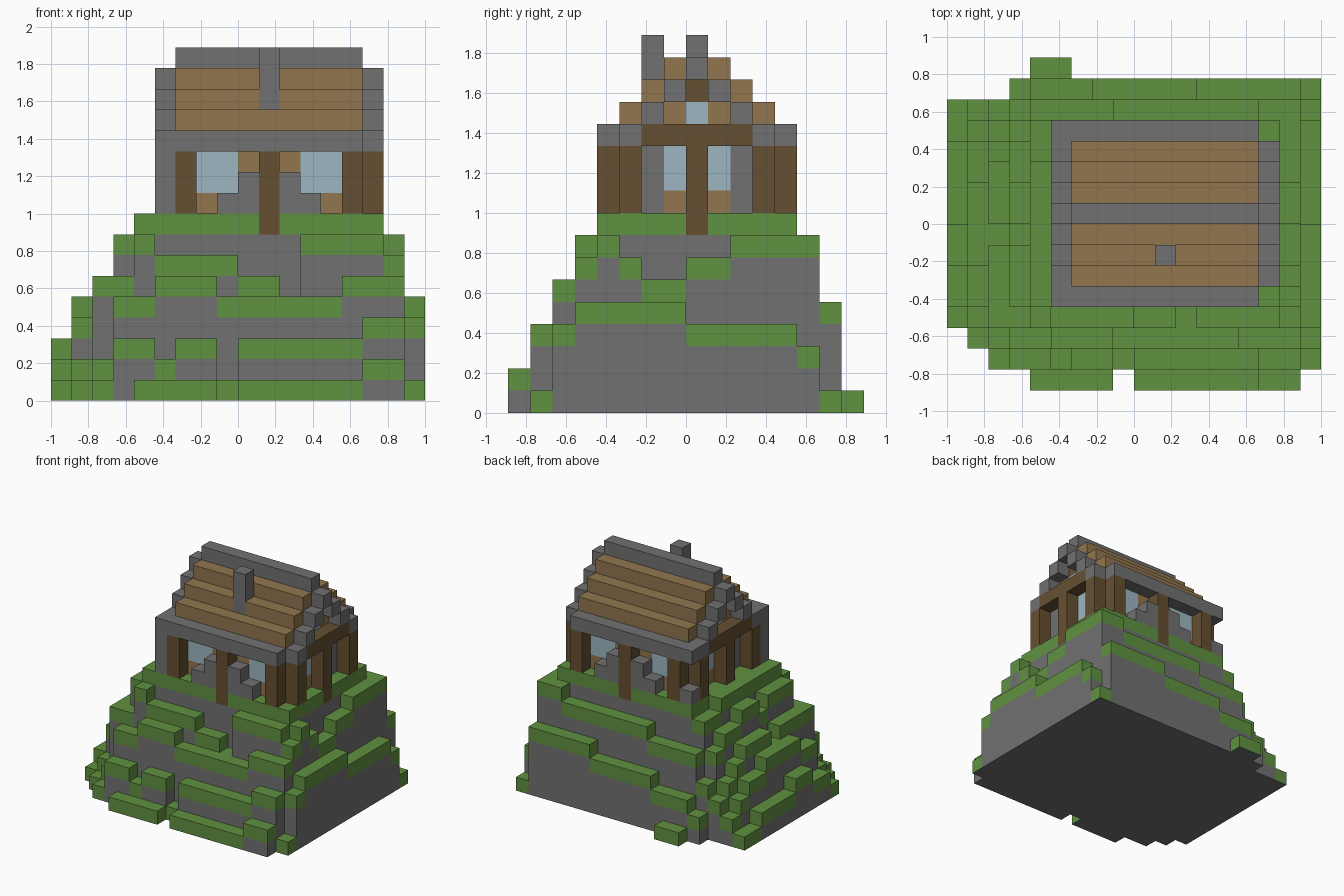
import bpy, bmesh
from mathutils import Vector

U = 1 / 9  # edge length of one block

cube = bpy.data.objects.get("Cube")
if cube:
    bpy.data.objects.remove(cube, do_unlink=True)


def material(name, r, g, b):
    m = bpy.data.materials.new(name)
    m.use_nodes = True
    m.diffuse_color = (r, g, b, 1)
    m.node_tree.nodes["Principled BSDF"].inputs["Base Color"].default_value = (r, g, b, 1)
    return m


stone = material("grey stone", .165, .165, .165)
grass = material("green grass", .117, .285, .052)
plank = material("light planks", .285, .18, .076)
wood = material("dark timber", .133, .078, .032)
glass = material("pale blue glass", .34, .47, .54)


def finish(name, bm, *mats):
    mesh = bpy.data.meshes.new(name)
    bm.to_mesh(mesh)
    bm.free()
    for m in mats:
        mesh.materials.append(m)
    bpy.context.collection.objects.link(bpy.data.objects.new(name, mesh))


def part(name, mat, boxes, mirror=""):
    """Boxes in block units, optionally mirrored about the house centre."""
    found = set(boxes)
    if "x" in mirror:
        found |= {(3 - b, 3 - a, *rest) for a, b, *rest in found}
    if "y" in mirror:
        found |= {(a, b, 1 - d, 1 - c, *rest) for a, b, c, d, *rest in found}
    bm = bmesh.new()
    for x0, x1, y0, y1, z0, z1 in sorted(found):
        lo, hi = Vector((x0, y0, z0)), Vector((x1, y1, z1))
        for v in bmesh.ops.create_cube(bm, size=1)["verts"]:
            v.co = [((a + b) / 2 + c * (b - a)) * U for a, b, c in zip(lo, hi, v.co)]
    finish(name, bm, mat)


# Hill: plateau height per column, with stepped strips around it
height = {(x, y): 9 for x in range(-4, 7) for y in range(-4, 5)}


def strip_x(y, x, *runs):
    for length, h in runs:
        for _ in range(length):
            height[x, y] = h
            x += 1


def strip_y(x, y, *runs):
    for length, h in runs:
        for _ in range(length):
            height[x, y] = h
            y += 1


# front terraces
strip_x(-8, -5, (4, 1))
strip_x(-8, 0, (6, 1), (2, 2))
strip_x(-7, -7, (1, 1), (2, 3), (1, 2), (2, 3), (1, 1), (6, 3), (2, 4), (1, 1))
strip_x(-6, -8, (1, 1), (1, 2), (2, 5), (3, 6), (6, 5), (3, 6), (1, 4))
strip_x(-5, -9, (1, 1), (1, 2), (2, 6), (1, 8), (4, 7), (2, 6), (1, 5), (4, 8))
# back terraces
strip_x(5, -4, (3, 6), (7, 7), (1, 8))
strip_x(6, -6, (1, 2), (3, 3), (5, 4), (5, 5))
strip_x(7, -5, (2, 1))
# east terraces
strip_y(7, -5, (1, 7), (1, 8), (1, 7), (2, 6), (2, 7), (4, 8))
strip_y(8, -5, (5, 5), (5, 4), (1, 3), (1, 1))
# west slope
strip_y(-9, -4, (2, 2), (2, 3), (4, 2), (2, 1))
strip_y(-8, -4, (2, 4), (4, 5), (2, 4), (1, 3), (1, 2))
strip_y(-7, -4, (3, 6), (1, 5), (3, 6), (1, 5), (1, 4), (1, 3))
strip_y(-6, -4, (3, 8), (1, 7), (2, 8), (2, 7), (1, 6), (1, 4))
strip_y(-5, -4, (7, 9), (2, 8), (1, 6))

# sockets where the middle posts sink into the turf
sockets = {(1, -4), (1, 4), (6, 0), (-4, 0)}
for cell in sockets:
    height[cell] = 8

bm = bmesh.new()


def quad(points, index):
    face = bm.faces.new([bm.verts.new(Vector(p) * U) for p in points])
    face.material_index = index


for (x, y), h in height.items():
    ring = [(x, y), (x + 1, y), (x + 1, y + 1), (x, y + 1)]
    soil = 0 if (x, y) in sockets else 1
    quad([(*p, h) for p in ring], soil)
    quad([(*p, 0) for p in reversed(ring)], 0)
    for i, (dx, dy) in enumerate([(0, -1), (1, 0), (0, 1), (-1, 0)]):
        low = height.get((x + dx, y + dy), 0)
        a, b = ring[i], ring[(i + 1) % 4]
        for z0, z1, index in ((low, h - 1, 0), (max(low, h - 1), h, soil)):
            if z1 > z0:
                quad([(*a, z0), (*b, z0), (*b, z1), (*a, z1)], index)
bmesh.ops.remove_doubles(bm, verts=bm.verts, dist=U / 100)
finish("hill", bm, stone, grass)

# Walls and windows
part("long_wall_planks", plank, [(-2, 0, -3, -2, 9, 10), (0, 3, -3, -2, 9, 12)], "xy")
part("long_wall_windows", glass, [(-2, 0, -3, -2, 10, 12)], "xy")
part("end_wall_planks", plank, [(5, 6, -1, 0, 9, 10), (5, 6, 0, 1, 9, 12)], "xy")
part("end_wall_windows", glass, [(5, 6, -1, 0, 10, 12)], "xy")
part("end_wall_stones", stone, [(5, 6, -2, -1, 9, 12)], "xy")

# Timber frame
part("corner_posts", wood, [(5, 6, -4, -3, 9, 12), (6, 7, -3, -2, 9, 12),
                            (5, 6, -3, -2, 9, 12)], "xy")
part("long_side_posts", wood, [(1, 2, -4, -3, 8, 12)], "y")
part("end_posts", wood, [(6, 7, 0, 1, 8, 12)], "x")
part("end_beams", wood, [(6, 7, -2, 3, 12, 13)], "x")
part("gable_blocks", wood, [(5, 6, 0, 1, 14, 15)], "x")

# Stone steps beside the long side posts, and corner stones
part("stone_steps", stone, [(0, 1, -4, -3, 9, 11), (-1, 0, -4, -3, 9, 10)], "xy")
part("corner_column", stone, [(-4, -3, -4, -3, 9, 13)])
part("corner_stones", stone, [(-4, -3, 4, 5, 9, 10), (-4, -3, 4, 5, 12, 13)])

# Stepped roof
part("ceiling", plank, [(-3, 6, -3, 4, 12, 13)])
part("eaves", stone, [(-3, 6, -4, -3, 12, 13)], "y")
part("lower_course", plank, [(-3, 6, -3, 0, 13, 14)], "y")
part("middle_course", plank, [(-3, 6, -1, 0, 14, 15), (-3, 1, -2, -1, 14, 15)], "xy")
part("middle_course_back", plank, [(1, 2, 2, 3, 14, 15)])
part("roof_core", plank, [(-2, 5, 0, 1, 13, 15)])
part("upper_course", plank, [(-3, 6, -1, 2, 15, 16)])
part("ridge", stone, [(-3, 6, 0, 1, 16, 17)])
part("gable_windows", glass, [(5, 6, 0, 1, 13, 14)], "x")
part("verge_stones", stone,
     [(6, 7, i - 3, i - 2, 12 + i, 13 + i) for i in range(4)], "xy")
part("chimney", stone, [(1, 2, -2, -1, 14, 17)])
